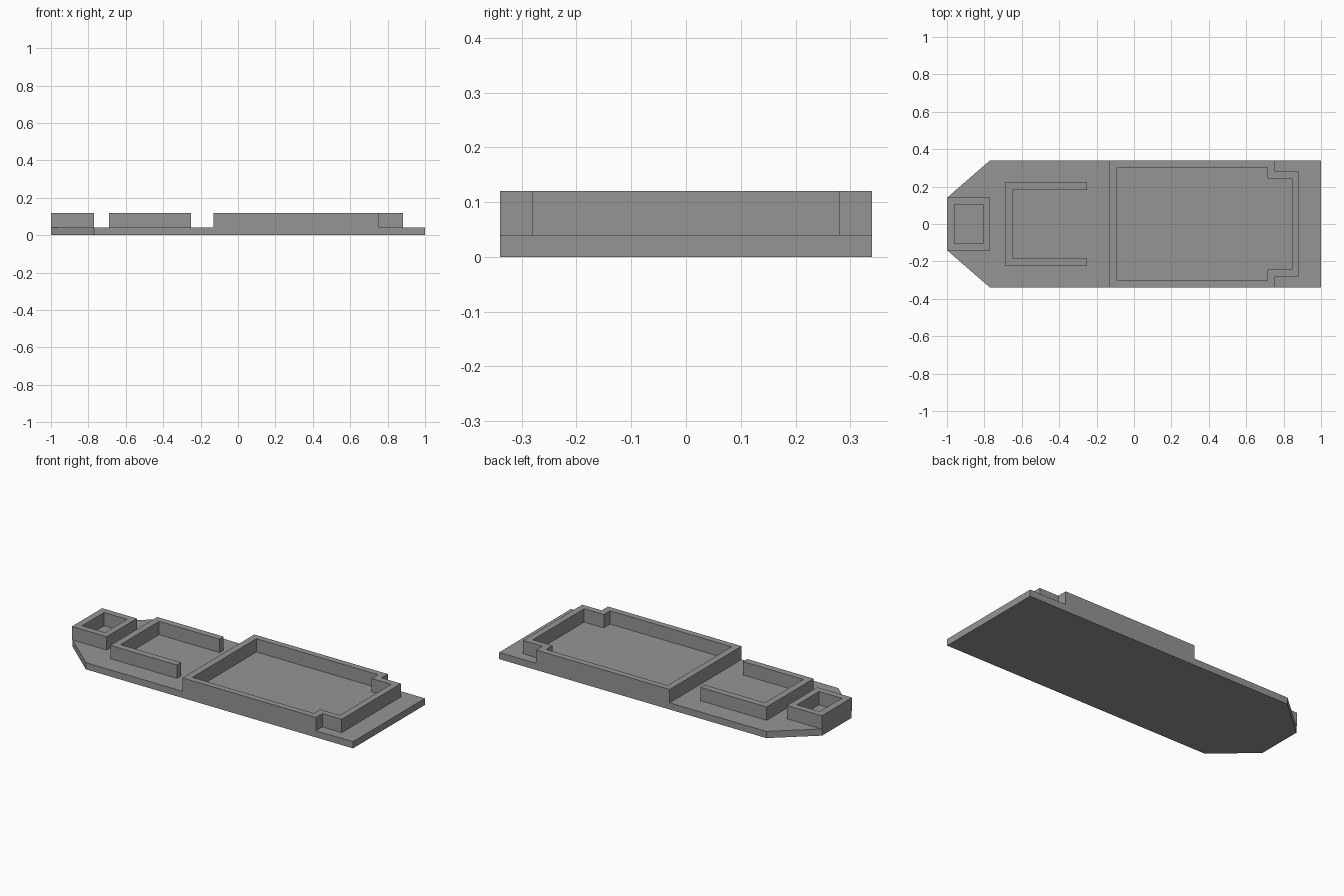
import bpy, bmesh

if "Cube" in bpy.data.objects:
    bpy.data.objects.remove(bpy.data.objects["Cube"])

BASE_TOP, WALL_TOP, WALL = 0.04, 0.12, 0.04

grey = bpy.data.materials.new("mid_grey")
grey.diffuse_color = (0.3, 0.3, 0.3, 1)
grey.use_nodes = True
grey.node_tree.nodes["Principled BSDF"].inputs["Base Color"].default_value = grey.diffuse_color


def mirrored(half):
    """Close a lower-side profile (y < 0) with its mirror across y = 0."""
    return half + [(x, -y) for x, y in reversed(half)]


def finish(name, bm):
    bmesh.ops.recalc_face_normals(bm, faces=bm.faces)
    mesh = bpy.data.meshes.new(name)
    bm.to_mesh(mesh)
    bm.free()
    mesh.materials.append(grey)
    bpy.context.collection.objects.link(bpy.data.objects.new(name, mesh))


def slab(name, outline, z0, z1):
    """Solid prism from a flat outline."""
    bm = bmesh.new()
    face = bm.faces.new([bm.verts.new((x, y, z0)) for x, y in outline])
    ext = bmesh.ops.extrude_face_region(bm, geom=[face], use_keep_orig=True)
    for v in ext["geom"]:
        if isinstance(v, bmesh.types.BMVert):
            v.co.z = z1
    finish(name, bm)


def wall_ring(name, outer, inner):
    """Closed wall between two matching outlines, standing on the base."""
    bm = bmesh.new()
    rings = [[bm.verts.new((x, y, z)) for x, y in pts]
             for pts, z in ((outer, BASE_TOP), (outer, WALL_TOP),
                            (inner, WALL_TOP), (inner, BASE_TOP))]
    n = len(outer)
    for r in range(3):
        a, b = rings[r], rings[r + 1]
        for i in range(n):
            j = (i + 1) % n
            bm.faces.new((a[i], a[j], b[j], b[i]))
    finish(name, bm)


# Base plate with a tapered end
slab("base_plate", mirrored([(-1, -0.14), (-0.77, -0.34), (1, -0.34)]), 0, BASE_TOP)

# Small square box at the tapered end
wall_ring("end_box",
          mirrored([(-1, -0.143), (-0.77, -0.143)]),
          mirrored([(-0.96, -0.104), (-0.808, -0.104)]))

# U-shaped wall, open towards the large enclosure
slab("u_wall",
     [(-0.69, -0.222), (-0.25, -0.222), (-0.25, -0.222 + WALL), (-0.65, -0.222 + WALL),
      (-0.65, 0.222 - WALL), (-0.25, 0.222 - WALL), (-0.25, 0.222), (-0.69, 0.222)],
     BASE_TOP, WALL_TOP)

# Large enclosure with stepped corners
wall_ring("large_enclosure",
          mirrored([(-0.13, -0.34), (0.755, -0.34), (0.755, -0.28), (0.883, -0.28)]),
          mirrored([(-0.09, -0.303), (0.715, -0.303), (0.715, -0.243), (0.845, -0.243)]))
